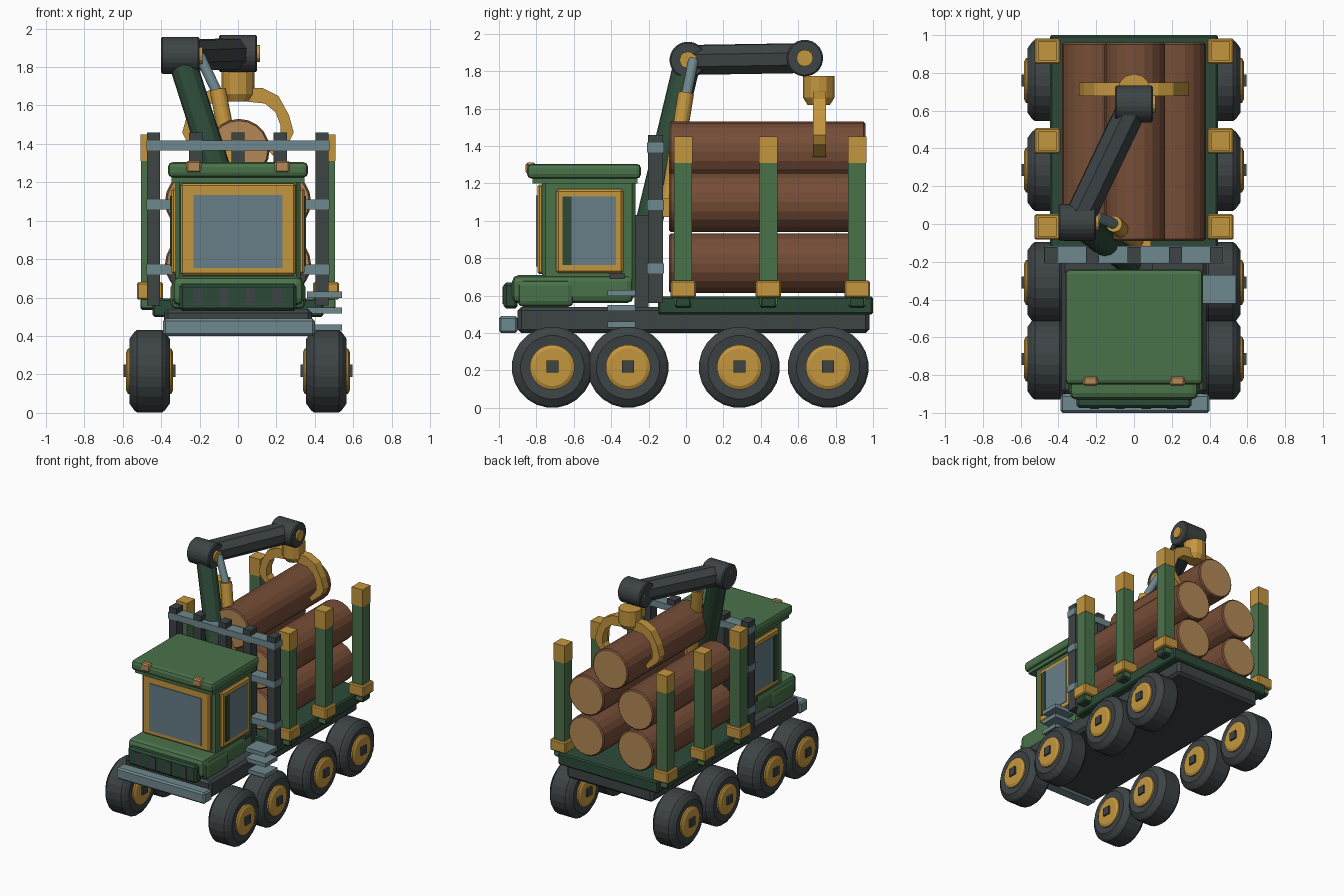
import bpy, bmesh, math
from mathutils import Vector

cube = bpy.data.objects.get("Cube")
if cube:
    bpy.data.objects.remove(cube, do_unlink=True)


def material(name, rgb):
    lin = [((c / 255 + 0.055) / 1.055) ** 2.4 for c in rgb] + [1.0]
    m = bpy.data.materials.new(name)
    m.use_nodes = True
    m.diffuse_color = lin
    m.node_tree.nodes["Principled BSDF"].inputs["Base Color"].default_value = lin
    return m


GREEN = material("green paint", (74, 114, 74))
DKGREEN = material("dark green paint", (44, 74, 56))
DARK = material("dark rubber and iron", (61, 67, 69))
GOLD = material("golden yellow", (196, 150, 62))
STEEL = material("blue grey steel", (110, 136, 142))
GLASS = material("window glass", (103, 126, 136))
BARK = material("bark brown", (118, 77, 55))
WOOD = material("cut wood", (180, 137, 86))


def finish(name, bm, *mats):
    bmesh.ops.recalc_face_normals(bm, faces=bm.faces)
    me = bpy.data.meshes.new(name)
    bm.to_mesh(me)
    bm.free()
    for m in mats:
        me.materials.append(m)
    ob = bpy.data.objects.new(name, me)
    bpy.context.collection.objects.link(ob)
    return ob


def box(name, x, y, z, mat, bevel=0.0, segments=1):
    """Box from (min, max) ranges, optionally with bevelled edges."""
    bm = bmesh.new()
    bmesh.ops.create_cube(bm, size=1)
    for v in bm.verts:
        v.co = [(r[0] + r[1]) / 2 + c * (r[1] - r[0]) for r, c in zip((x, y, z), v.co)]
    if bevel:
        bmesh.ops.bevel(bm, geom=bm.edges[:], offset=bevel, segments=segments,
                        profile=0.5, affect='EDGES')
    return finish(name, bm, mat)


def lathe(name, profile, origin, axis, mat, sides=24, end_mat=None):
    """Turn (distance along axis, radius) points around an axis and cap the ends."""
    axis = Vector(axis).normalized()
    side = axis.orthogonal().normalized()
    up = axis.cross(side)
    bm = bmesh.new()
    rings = []
    for t, r in profile:
        ring = []
        for i in range(sides):
            a = 2 * math.pi * (i + 0.5) / sides
            ring.append(bm.verts.new(Vector(origin) + axis * t
                                     + (side * math.cos(a) + up * math.sin(a)) * r))
        rings.append(ring)
    for a, b in zip(rings, rings[1:]):
        for i in range(sides):
            j = (i + 1) % sides
            bm.faces.new((a[i], a[j], b[j], b[i]))
    caps = [bm.faces.new(rings[0]), bm.faces.new(rings[-1])]
    if end_mat:
        for f in caps:
            f.material_index = 1
    return finish(name, bm, mat, *([end_mat] if end_mat else []))


def rod(name, p0, p1, radius, mat, sides=16):
    d = Vector(p1) - Vector(p0)
    return lathe(name, [(0, radius), (d.length, radius)], p0, d, mat, sides)


def prism(name, points, y, mat):
    """Extrude an x-z outline along y."""
    bm = bmesh.new()
    face = bm.faces.new([bm.verts.new((px, y[0], pz)) for px, pz in points])
    ext = bmesh.ops.extrude_face_region(bm, geom=[face])
    for v in ext["geom"]:
        if isinstance(v, bmesh.types.BMVert):
            v.co.y = y[1]
    return finish(name, bm, mat)


def span(c, half):
    return (c - half, c + half)


# Wheels
for s, side in ((1, "left"), (-1, "right")):
    for n, y in enumerate((-0.715, -0.31, 0.285, 0.76), 1):
        c = (s * 0.46, y, 0.217)
        lathe(f"{side}_tyre_{n}", [(-.1, .125), (-.105, .17), (-.08, .205), (-.065, .217),
                                   (.065, .217), (.08, .205), (.105, .17), (.1, .125)],
              c, (1, 0, 0), DARK)
        lathe(f"{side}_rim_{n}", [(-.122, .1), (-.112, .12), (.112, .12), (.122, .1)],
              c, (1, 0, 0), GOLD)
        box(f"{side}_hub_{n}", span(c[0], .135), span(y, .032), span(.22, .032), DARK)

# Chassis, bed and bumper
box("chassis", (-.385, .385), (-.9, .98), (.4, .54), DARK, .02)
box("bed", (-.445, .445), (-.15, 1.0), (.5, .595), DKGREEN, .01)
box("bumper", (-.39, .4), (-1.0, -.9), (.4, .49), STEEL, .012)

# Cab
box("nose", (-.34, .34), (-.93, -.28), (.56, .71), GREEN, .035, 2)
box("grille", (-.305, .305), (-.975, -.9), (.53, .67), DKGREEN, .015)
for n, x in enumerate((-.21, -.073, .065, .2), 1):
    box(f"grille_slot_{n}", span(x, .024), (-.98, -.97), (.555, .65), DARK)
box("cab_body", (-.325, .325), (-.77, -.27), (.58, 1.23), GREEN, .02)
box("roof_trim", (-.345, .345), (-.82, -.26), (1.2, 1.24), GREEN)
box("roof", (-.365, .365), (-.85, -.24), (1.225, 1.305), GREEN, .025, 2)
box("front_window_frame", (-.3, .3), (-.795, -.76), (.715, 1.195), GOLD, .012)
box("front_window", (-.232, .232), (-.801, -.79), (.755, 1.135), GLASS)
for s, side in ((1, "left"), (-1, "right")):
    def out(a, b):
        return tuple(sorted((s * a, s * b)))
    box(f"{side}_fender", out(.25, .35), (-.9, -.6), (.54, .685), GREEN, .03, 2)
    box(f"{side}_window_frame", out(.31, .347), (-.695, -.335), (.72, 1.17), GOLD, .012)
    box(f"{side}_window", out(.34, .352), (-.655, -.375), (.765, 1.13), GLASS)
    box(f"{side}_window_divider", out(.345, .355), (-.66, -.612), (.765, 1.13), DKGREEN)
    box(f"{side}_door_handle", out(.32, .355), (-.41, -.33), (.69, .72), DARK)
    box(f"{side}_roof_lamp", span(s * .23, .04), (-.857, -.805), (1.25, 1.312), WOOD, .01)

# Entry steps on one side
for n, z in enumerate((.445, .533, .615), 1):
    box(f"step_{n}", (.36, .54), (-.42, -.27), span(z, .016), STEEL)

# Rack behind the cab
for n, x in enumerate((-.44, -.22, 0, .22, .437), 1):
    box(f"rack_post_{n}", span(x, .034), (-.203, -.122), (.56, 1.46), DARK)
for n, z in enumerate((.745, 1.085, 1.392), 1):
    box(f"rack_rail_{n}", (-.477, .477), (-.208, -.117), span(z, .026), STEEL)

# Stakes along the bed
for s, side in ((1, "left"), (-1, "right")):
    for n, y in enumerate((-.015, .44, .915), 1):
        x = s * .458
        box(f"{side}_stake_{n}", span(x, .047), span(y, .048), (.55, 1.32), GREEN)
        box(f"{side}_stake_cap_{n}", span(x, .049), span(y, .05), (1.31, 1.45), GOLD)
        box(f"{side}_stake_socket_{n}", span(x, .068), span(y, .068), (.59, .68), GOLD, .008)
        box(f"{side}_stake_foot_{n}", span(x, .05), span(y, .045), (.535, .595), DKGREEN, .01)

# Logs
for n, (x, z) in enumerate(((-.22, .773), (.22, .773), (-.22, 1.1), (.22, 1.1), (.005, 1.37)), 1):
    lathe(f"log_{n}", [(-.09, .15), (-.08, .16), (.95, .16), (.96, .15)],
          (x, 0, z), (0, 1, 0), BARK, 20, WOOD)

# Crane column, mast and lifting cylinder
SHOULDER, TIP = Vector((-.3, .01, 1.86)), Vector((0, .635, 1.87))
box("crane_column", (-.1, .1), (-.275, -.2), (.54, 1.03), DARK)
rod("crane_mast", (0, -.215, .92), SHOULDER, .072, DKGREEN, 12)
box("cylinder_bracket", (-.05, .09), (-.13, -.07), (1.02, 1.12), GOLD)
rod("cylinder_barrel", (.015, -.1, 1.06), (-.105, .0, 1.68), .043, GOLD)
rod("cylinder_rod", (-.105, .0, 1.66), (-.2, .04, 1.86), .028, STEEL)

# Boom with round joints and pins
boom = rod("boom", SHOULDER, TIP, .085, DARK, 8)
for name, p in (("shoulder", SHOULDER), ("tip", TIP)):
    lathe(f"boom_{name}_joint", [(-.1, .09), (-.092, .098), (.092, .098), (.1, .09)],
          p, (1, 0, 0), DARK)
    lathe(f"boom_{name}_pin", [(-.1, .045), (.114, .045)], p, (1, 0, 0), GOLD, 12)

# Grapple
lathe("grapple_rotor", [(1.62, .06), (1.66, .085), (1.775, .085)],
      (0, .71, 0), (0, 0, 1), GOLD, 12)
claw = [(0, 1.695), (.13, 1.69), (.21, 1.65), (.265, 1.55), (.29, 1.46), (.265, 1.41),
        (.18, 1.34), (.16, 1.365), (.22, 1.44), (.22, 1.5), (.195, 1.565), (.14, 1.61), (0, 1.625)]
for s, side in ((1, "left"), (-1, "right")):
    prism(f"grapple_{side}_claw", [(s * x, z) for x, z in claw], (.678, .748), GOLD)
